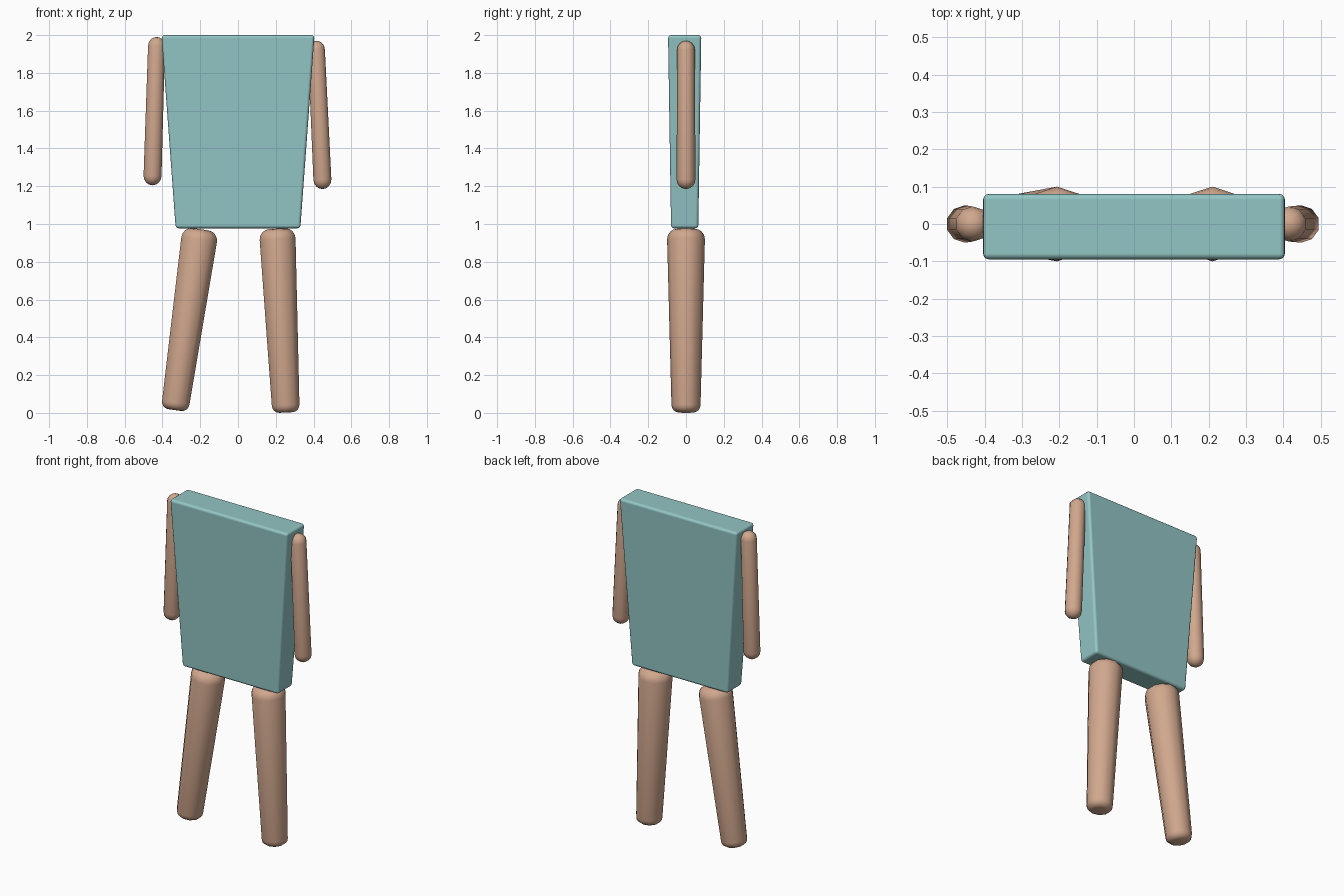
import bpy, bmesh, math
from mathutils import Vector

cube = bpy.data.objects.get("Cube")
if cube:
    bpy.data.objects.remove(cube)

SIDES = 10


def material(name, colour):
    mat = bpy.data.materials.new(name)
    mat.use_nodes = True
    mat.diffuse_color = colour
    bsdf = next(n for n in mat.node_tree.nodes if n.type == 'BSDF_PRINCIPLED')
    bsdf.inputs["Base Color"].default_value = colour
    bsdf.inputs["Roughness"].default_value = 0.7
    return mat


skin = material("skin", (0.64, 0.39, 0.27, 1))
teal = material("teal_shirt", (0.29, 0.56, 0.555, 1))


def add_object(name, bm, mat):
    bmesh.ops.recalc_face_normals(bm, faces=bm.faces)
    for face in bm.faces:
        face.smooth = True
    mesh = bpy.data.meshes.new(name)
    bm.to_mesh(mesh)
    bm.free()
    mesh.materials.append(mat)
    obj = bpy.data.objects.new(name, mesh)
    bpy.context.collection.objects.link(obj)
    return obj


def limb(name, bottom, top, r_bottom, r_top, round_bottom, round_top, steps=4):
    """Tapered, round-ended limb running between two (x, z) end points."""
    start, end = Vector((bottom[0], 0, bottom[1])), Vector((top[0], 0, top[1]))
    axis = (end - start).normalized()
    depth = Vector((0, 1, 0))
    across = depth.cross(axis)
    length = (end - start).length
    angles = [math.pi / 2 * i / steps for i in range(steps + 1)]
    profile = [(r_bottom - round_bottom * (1 - math.sin(a)),
                round_bottom * (1 - math.cos(a))) for a in angles]
    profile += [(r_top - round_top * (1 - math.sin(a)),
                 length - round_top * (1 - math.cos(a))) for a in reversed(angles)]
    bm = bmesh.new()
    rings = []
    for radius, height in profile:
        ring = []
        for k in range(SIDES):
            t = 2 * math.pi * k / SIDES
            offset = (depth * math.cos(t) + across * math.sin(t)) * radius
            ring.append(bm.verts.new(start + axis * height + offset))
        rings.append(ring)
    for low, high in zip(rings, rings[1:]):
        for k in range(SIDES):
            n = (k + 1) % SIDES
            bm.faces.new((low[k], low[n], high[n], high[k]))
    bm.faces.new(rings[0])
    bm.faces.new(rings[-1])
    bmesh.ops.remove_doubles(bm, verts=bm.verts, dist=0.0005)
    return add_object(name, bm, skin)


# Torso: slab widening towards the shoulders, with softened edges
bm = bmesh.new()
bmesh.ops.create_cube(bm, size=2)
for v in bm.verts:
    upper = v.co.z > 0
    half_x, half_y = (0.405, 0.088) if upper else (0.33, 0.072)
    v.co = (v.co.x * half_x, v.co.y * half_y - 0.007, 2.0 if upper else 0.977)
torso = add_object("torso", bm, teal)
bevel = torso.modifiers.new("soft_edges", 'BEVEL')
bevel.width = 0.016
bevel.segments = 3
bevel.harden_normals = True

# Arms
limb("right_arm", (-0.454, 1.205), (-0.43, 1.99), 0.05, 0.047, 0.05, 0.047)
limb("left_arm", (0.449, 1.185), (0.413, 1.97), 0.05, 0.047, 0.05, 0.047)

# Legs
limb("right_leg", (-0.335, 0.015), (-0.198, 0.972), 0.077, 0.1, 0.04, 0.055)
limb("left_leg", (0.254, 0.002), (0.207, 0.975), 0.077, 0.1, 0.04, 0.055)
